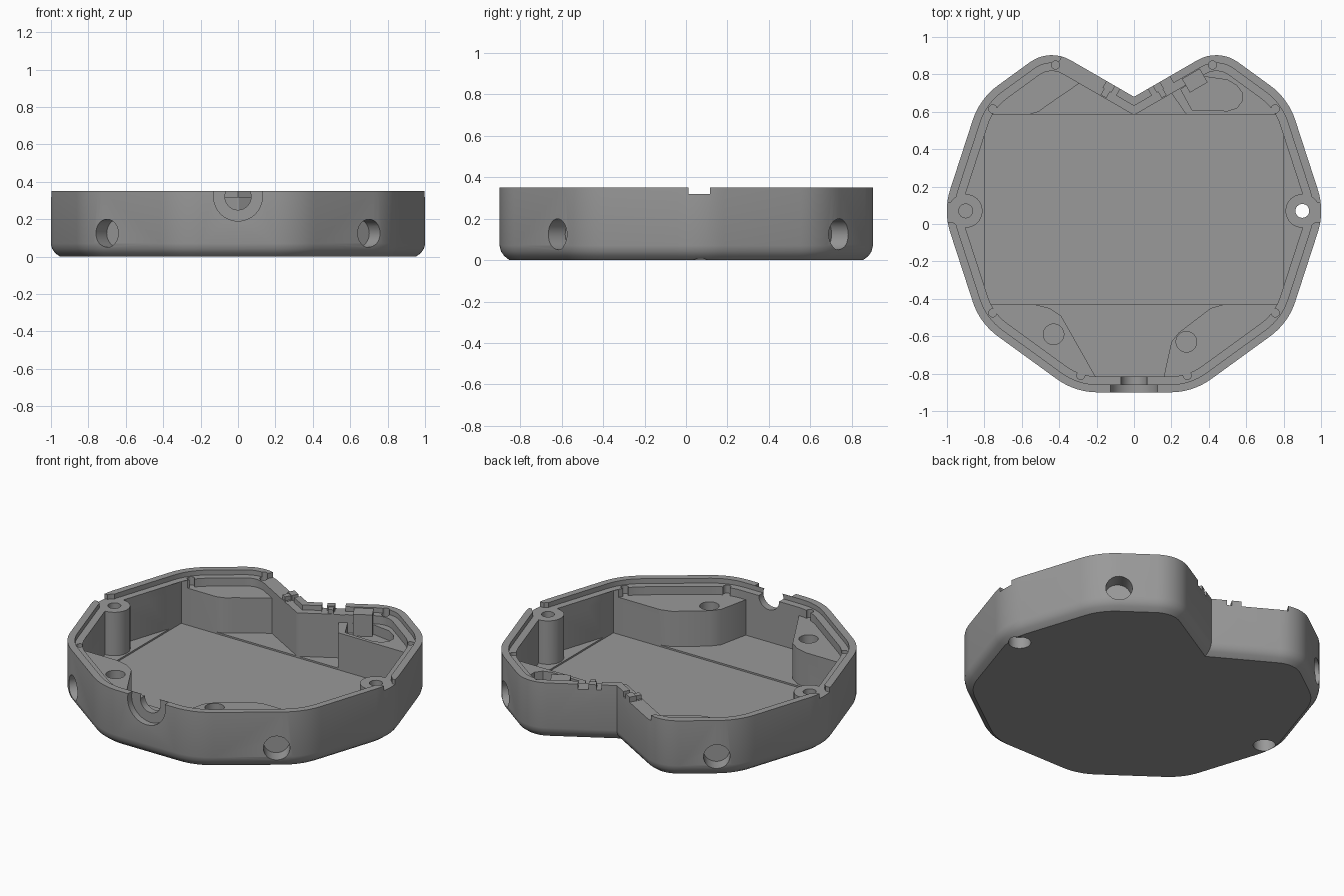
import bpy, bmesh, math
from mathutils import Vector, Matrix

if "Cube" in bpy.data.objects:
    bpy.data.objects.remove(bpy.data.objects["Cube"])

grey = bpy.data.materials.new("mid_grey")
grey.diffuse_color = (0.32, 0.32, 0.32, 1)
grey.use_nodes = True
grey.node_tree.nodes["Principled BSDF"].inputs["Base Color"].default_value = grey.diffuse_color

# Sharp outline: decagon with a V notch at the back, as (x, y, corner radius)
half = [(0.315, -0.9, .37), (0.825, -0.53, .37), (1.02, 0.07, .37),
        (0.825, 0.67, .37), (0.452, 0.941, .2)]
OUTLINE = half + [(0, 0.68, 0)] + [(-x, y, r) for x, y, r in reversed(half)]


def outline(d, steps=8):
    """Outline moved inward by d, with rounded corners."""
    n, out = len(OUTLINE), []
    P = [Vector(p[:2]) for p in OUTLINE]
    for i in range(n):
        a = (P[i] - P[i - 1]).normalized()
        b = (P[(i + 1) % n] - P[i]).normalized()
        na, nb = Vector((-a.y, a.x)), Vector((-b.y, b.x))
        bis = (na + nb).normalized()
        k = 1 / bis.dot(na)
        v = P[i] + bis * d * k
        r = OUTLINE[i][2] - d
        if OUTLINE[i][2] == 0:
            out.append(v)
            continue
        c = v + bis * r * k
        a0 = math.atan2(-na.y, -na.x)
        turn = a.angle_signed(b) * -1
        for s in range(steps + 1):
            t = a0 + turn * s / steps
            out.append(c + Vector((math.cos(t), math.sin(t))) * r)
    return out


def loft(name, rings):
    """Closed solid through rings of (points, z)."""
    bm = bmesh.new()
    rows = [[bm.verts.new((p[0], p[1], z)) for p in pts] for pts, z in rings]
    n = len(rows[0])
    bm.faces.new(rows[0][::-1])
    bm.faces.new(rows[-1])
    for lo, hi in zip(rows, rows[1:]):
        for i in range(n):
            j = (i + 1) % n
            bm.faces.new((lo[i], lo[j], hi[j], hi[i]))
    return finish(name, bm)


def finish(name, bm):
    bmesh.ops.recalc_face_normals(bm, faces=bm.faces)
    me = bpy.data.meshes.new(name)
    bm.to_mesh(me)
    bm.free()
    ob = bpy.data.objects.new(name, me)
    bpy.context.collection.objects.link(ob)
    me.materials.append(grey)
    return ob


def prism(pts, z0, z1):
    return loft("cutter", [(pts, z0), (pts, z1)])


def box(x0, x1, y0, y1, z0, z1):
    return prism([(x0, y0), (x1, y0), (x1, y1), (x0, y1)], z0, z1)


def rod(centre, axis, r, length, seg=32):
    """Cylinder centred on a point, along an axis."""
    bm = bmesh.new()
    rot = Vector(axis).to_track_quat('Z', 'Y').to_matrix().to_4x4()
    bmesh.ops.create_cone(bm, cap_ends=True, segments=seg, radius1=r, radius2=r,
                          depth=length, matrix=Matrix.Translation(centre) @ rot)
    return finish("cutter", bm)


def combine(ob, other, op='DIFFERENCE'):
    m = ob.modifiers.new("bool", 'BOOLEAN')
    m.operation, m.solver, m.object = op, 'EXACT', other
    bpy.context.view_layer.objects.active = ob
    bpy.ops.object.modifier_apply(modifier=m.name)
    bpy.data.objects.remove(other)


def along_notch(side, s0, s1, d0, d1, z0, z1):
    """Box along a notch wall: s from the tip outward, d inward."""
    u = Vector((side * math.cos(math.pi / 6), 0.5))
    w = Vector((side * 0.5, -math.cos(math.pi / 6)))
    t = Vector((0, 0.68))
    pts = [t + u * s + w * d for s, d in ((s0, d0), (s1, d0), (s1, d1), (s0, d1))]
    return prism(pts, z0, z1)


# Outer shell with rounded bottom edge
tray = loft("tray", [(outline(.048), 0), (outline(.022), .02), (outline(.007), .042),
                     (outline(0), .07), (outline(0), .35)])

# Rim step and shelf level
combine(tray, prism(outline(.042), .32, .5))
combine(tray, prism(outline(.085), .27, .5))

# Deep cavity between the corner shelves
floor = [(-.13, -.95), (.13, -.95), (.2, -.63), (.24, -.58), (.41, -.45), (.48, -.43),
         (1.1, -.43), (1.1, .585), (.28, .585), (.2, .70), (.2, .95), (-.28, .95),
         (-.28, .76), (-.47, .63), (-.51, .6), (-.56, .585), (-1.1, .585), (-1.1, -.43),
         (-.53, -.43), (-.45, -.45), (-.39, -.49)]
deep = prism(floor, .05, .45)
combine(deep, prism(outline(.085), -.1, .6), 'INTERSECT')
combine(tray, deep)
combine(tray, box(-.8, .8, -.43, .585, .04, .319))

# Rounded recess in the back right shelf
recess = [(.31, .61), (.5, .605), (.55, .62), (.58, .66), (.58, .70), (.55, .74),
          (.5, .77), (.36, .79), (.25, .72)]
combine(tray, prism(recess, .21, .4))

# Screw posts with through holes, counterbores and gaps in the rim
for s in (-1, 1):
    x = .9 * s
    combine(tray, rod((x, .07, .18), (0, 0, 1), .09, .28), 'UNION')
    combine(tray, rod((x, .07, .42), (0, 0, 1), .0905, .2))
    combine(tray, box(min(x, 1.1 * s), max(x, 1.1 * s), .012, .115, .32, .45))
    combine(tray, rod((x, .07, .2), (0, 0, 1), .037, .6))
    combine(tray, rod((x, .07, 0), (0, 0, 1), .063, .14))
    # Blind round sockets in the diagonal walls
    for y, xx, ny in ((-.62, .70, -1), (.74, .73, 1)):
        n = Vector((s * .588, ny * .809, 0))
        combine(tray, rod(Vector((s * xx, y, .125)), n, .075, .2))

# Blind holes in the front shelves
for x, y in ((-.43, -.59), (.28, -.63)):
    combine(tray, rod((x, y, .25), (0, 0, 1), .055, .3))

# Small corner reliefs at the ends of the inner walls
for x, y in ((.755, .615), (.42, .85), (.755, -.475), (.285, -.81)):
    for s in (-1, 1):
        combine(tray, rod((s * x, y, .37), (0, 0, 1), .022, .2, 16))

# Stepped round cable port at the front
combine(tray, rod((0, -.96, .32), (0, 1, 0), .13, .2))
combine(tray, rod((0, -.85, .32), (0, 1, 0), .07, .2))

# Slits and gaps in the notch rim
for side, s0, s1 in ((-1, .087, .116), (1, .087, .116), (-1, .17, .44), (1, .16, .22)):
    combine(tray, along_notch(side, s0, s1, -.03, .12, .318, .45))

# Retaining tabs on the notch walls
for i, (side, s0, s1, d0, d1) in enumerate(
        ((1, .27, .38, .045, .13), (1, .125, .155, .03, .08), (-1, .125, .16, .03, .08))):
    tab = along_notch(side, s0, s1, d0, d1, .2, .345)
    tab.name = "retaining_tab_%d" % (i + 1)

# Smooth rounded walls, sharp edges kept
bpy.ops.object.select_all(action='DESELECT')
tray.select_set(True)
bpy.context.view_layer.objects.active = tray
bpy.ops.object.shade_smooth_by_angle(angle=math.radians(28))
